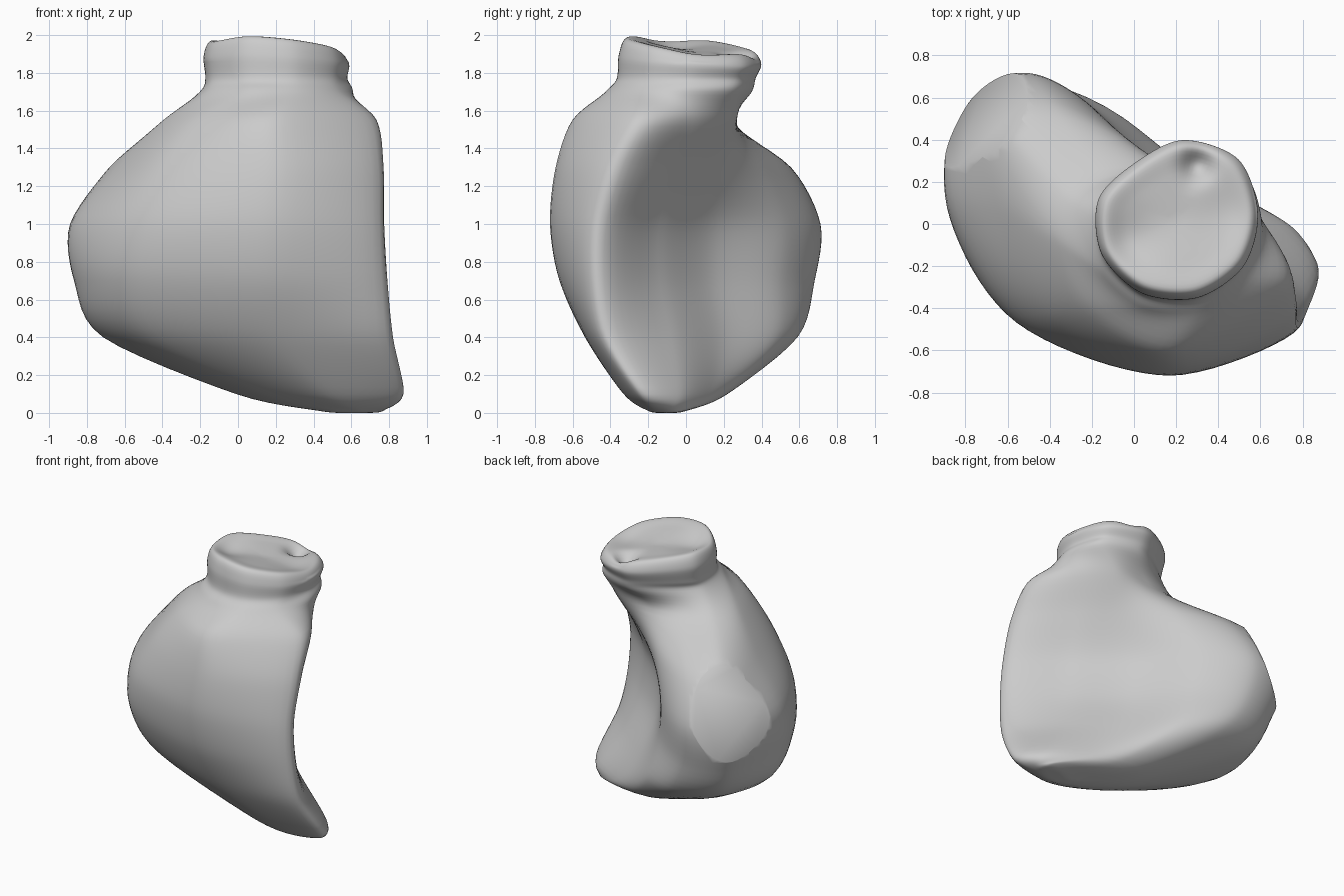
import bpy, bmesh, math
from mathutils import Vector

cube = bpy.data.objects.get("Cube")
if cube:
    bpy.data.objects.remove(cube, do_unlink=True)

POINTS = 9   # control points around each outline
AROUND = 10  # steps between neighbouring points
UPWARD = 6   # steps between neighbouring outlines
LUMPS = (1, 1, 1.07, 1, .87, .98, 1, 1, 1)  # uneven roundness of the ovals


def spline(a, b, c, d, t):
    """Point between b and c on a smooth curve."""
    m0, m1 = (c - a) * 0.45, (d - b) * 0.45
    t2, t3 = t * t, t * t * t
    return (b * (2 * t3 - 3 * t2 + 1) + m0 * (t3 - 2 * t2 + t)
            + c * (3 * t2 - 2 * t3) + m1 * (t3 - t2))


def outline(z, *points):
    return [Vector((x, y, z)) for x, y in points]


def oval(z, cx, cy, rx, ry, tilt=0.0):
    """Lumpy round outline, optionally lower towards the back left."""
    ring = []
    for k, lump in enumerate(LUMPS):
        a = math.radians(-35 + k * 360 / POINTS)
        dx, dy = rx * lump * math.cos(a), ry * lump * math.sin(a)
        ring.append(Vector((cx + dx, cy + dy, z - tilt * (dx + dy))))
    return ring


# Outlines run: rim, hollow (two), back ridge, lobe (two), left, front (two)
body = [
    oval(0.0, 0.6, -0.1, 0.02, 0.01),
    oval(0.01, 0.6, -0.1, 0.17, 0.1),
    outline(0.1, (.865, -.25), (.76, -.03), (.5, .13), (.3, .21), (.12, .21),
            (.01, .1), (0, -.03), (.15, -.2), (.47, -.33)),
    outline(0.4, (.81, -.44), (.58, -.08), (.25, .19), (-.03, .49), (-.3, .59),
            (-.6, .46), (-.71, .07), (-.46, -.31), (.18, -.53)),
    outline(0.7, (.785, -.49), (.48, -.14), (.15, .14), (-.14, .51), (-.46, .68),
            (-.77, .56), (-.86, .05), (-.57, -.43), (.15, -.67)),
    outline(1.0, (.77, -.48), (.45, -.14), (.13, .14), (-.17, .53), (-.49, .71),
            (-.82, .6), (-.87, .09), (-.53, -.48), (.17, -.72)),
    outline(1.3, (.765, -.4), (.5, -.04), (.26, .17), (-.06, .42), (-.38, .55),
            (-.66, .49), (-.64, .05), (-.39, -.46), (.2, -.69)),
    outline(1.55, (.72, -.29), (.59, .04), (.37, .25), (.1, .26), (-.15, .22),
            (-.34, .14), (-.39, -.07), (-.21, -.41), (.2, -.6)),
]
neck = [
    oval(1.7, 0.2, -0.04, 0.41, 0.39),
    oval(1.77, 0.2, 0.0, 0.38, 0.37),
    oval(1.87, 0.2, 0.02, 0.39, 0.38, 0.06),
    oval(1.95, 0.2, 0.02, 0.35, 0.34, 0.1),
    oval(1.94, 0.2, 0.02, 0.24, 0.22, 0.1),
    oval(1.92, 0.2, 0.02, 0.02, 0.02, 0.1),
]
levels = body + neck

# Closed smooth rings through every outline
rings = []
for level in levels:
    ring = []
    for k in range(POINTS):
        corners = [level[(k + j) % POINTS] for j in (-1, 0, 1, 2)]
        ring += [spline(*corners, s / AROUND) for s in range(AROUND)]
    rings.append(ring)

# Loft the rings from the base to the sunken neck top
bm = bmesh.new()
last = len(rings) - 1
rows = []
for i in range(last):
    four = [rings[min(max(i + j, 0), last)] for j in (-1, 0, 1, 2)]
    for s in range(UPWARD + (i == last - 1)):
        rows.append([bm.verts.new(spline(*p, s / UPWARD)) for p in zip(*four)])
for low, high in zip(rows, rows[1:]):
    for k in range(len(low)):
        n = (k + 1) % len(low)
        bm.faces.new((low[k], low[n], high[n], high[k]))
bm.faces.new(rows[0][::-1])
bm.faces.new(rows[-1])

# Pit and sagging folds in the neck top: x, y, depth, spread
for x, y, depth, spread in ((.3, .28, .08, .005), (-.03, -.08, .045, .02),
                            (.45, .05, .025, .02)):
    for v in bm.verts:
        if v.co.z > 1.86:
            r2 = (v.co.x - x) ** 2 + (v.co.y - y) ** 2
            v.co.z -= depth * math.exp(-r2 / spread)

# Slice the lobe to leave its flat round end, tipped upwards
cut = bmesh.ops.bisect_plane(
    bm, geom=bm.verts[:] + bm.edges[:] + bm.faces[:], clear_outer=True,
    plane_co=(-0.7, 0.49, 1.04), plane_no=(-0.72, 0.56, 0.38))
edges = [g for g in cut["geom_cut"] if isinstance(g, bmesh.types.BMEdge)]
bmesh.ops.holes_fill(bm, edges=edges, sides=0)
bmesh.ops.recalc_face_normals(bm, faces=bm.faces[:])

# Stand it on the ground
base = min(v.co.z for v in bm.verts)
bmesh.ops.translate(bm, verts=bm.verts[:], vec=(0, 0, -base))

mesh = bpy.data.meshes.new("hollow_body")
bm.to_mesh(mesh)
bm.free()
obj = bpy.data.objects.new("hollow_body", mesh)
bpy.context.collection.objects.link(obj)

grey = bpy.data.materials.new("light_grey")
grey.use_nodes = True
grey.diffuse_color = (0.6, 0.6, 0.6, 1)
grey.node_tree.nodes["Principled BSDF"].inputs["Base Color"].default_value = (0.6, 0.6, 0.6, 1)
mesh.materials.append(grey)

bpy.context.view_layer.objects.active = obj
obj.select_set(True)
bpy.ops.object.shade_smooth_by_angle(angle=math.radians(50))
